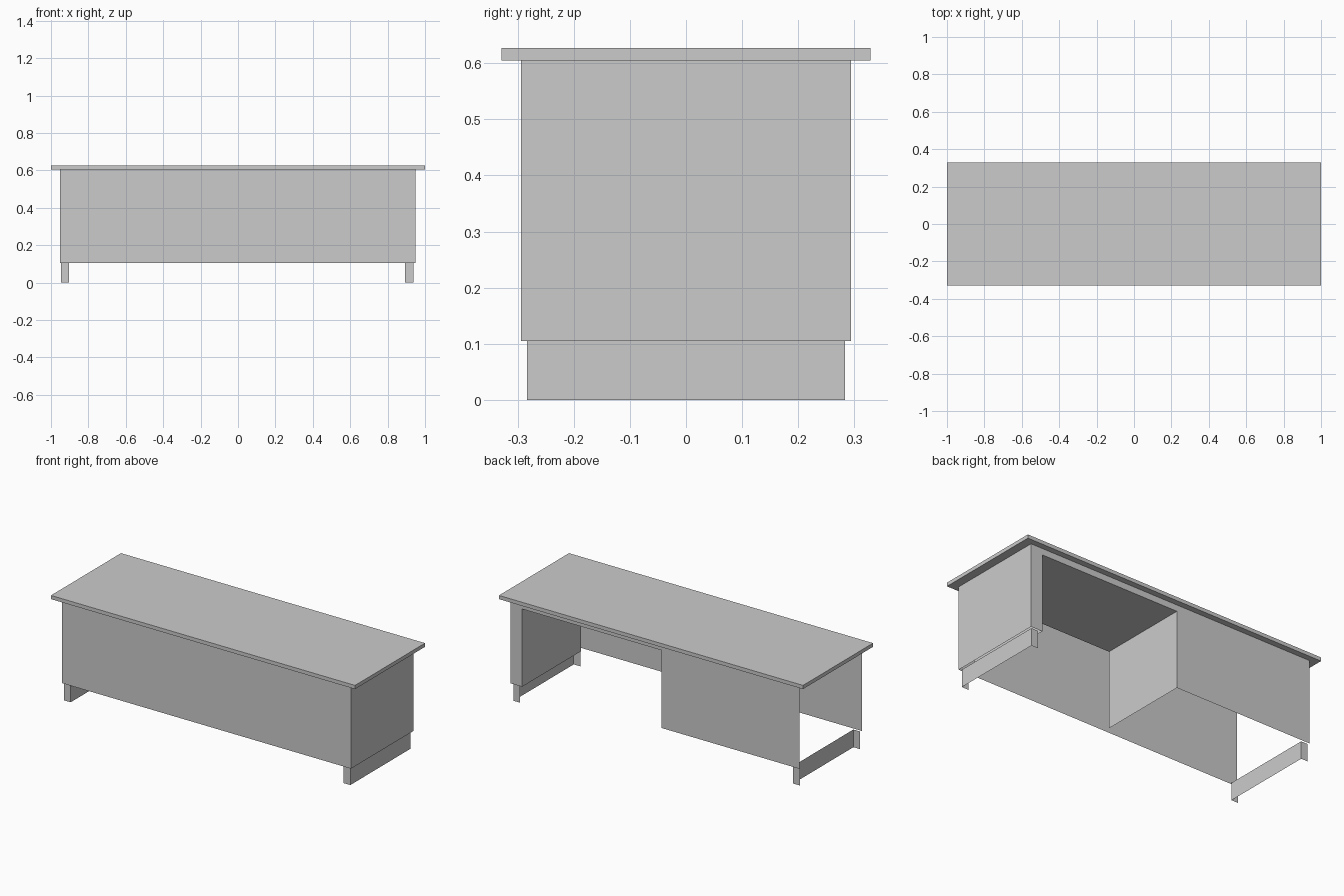
import bpy
import bmesh

if "Cube" in bpy.data.objects:
    bpy.data.objects.remove(bpy.data.objects["Cube"])

BODY_L, BODY_R, BODY_Y = -0.951, 0.949, 0.294
KNEE_L, KNEE_R, KNEE_FRONT, KNEE_TOP = -0.046, 0.872, -0.258, 0.567
LEG_TOP, BODY_TOP, TOP = 0.105, 0.605, 0.627


def finish(name, bm):
    mesh = bpy.data.meshes.new(name)
    bm.to_mesh(mesh)
    bm.free()
    obj = bpy.data.objects.new(name, mesh)
    bpy.context.collection.objects.link(obj)
    return obj


def wall(name, plan, z0, z1):
    """Thin upright sheet following an open path seen from above."""
    bm = bmesh.new()
    low = [bm.verts.new((x, y, z0)) for x, y in plan]
    high = [bm.verts.new((x, y, z1)) for x, y in plan]
    for i in range(len(plan) - 1):
        bm.faces.new((low[i], low[i + 1], high[i + 1], high[i]))
    return finish(name, bm)


def sheet(name, points):
    """Single flat face."""
    bm = bmesh.new()
    bm.faces.new([bm.verts.new(p) for p in points])
    return finish(name, bm)


# Desktop slab
bpy.ops.mesh.primitive_cube_add(size=1, location=(0, 0, (BODY_TOP + TOP) / 2))
desktop = bpy.context.object
desktop.name = "desktop"
desktop.dimensions = (2, 0.658, TOP - BODY_TOP)
bpy.ops.object.transform_apply(location=True, rotation=False, scale=True)

# Front panel and right end panel, left end is open
wall("front_and_end_panel",
     [(BODY_L, -BODY_Y), (BODY_R, -BODY_Y), (BODY_R, BODY_Y)], LEG_TOP, BODY_TOP)

# Back panel with the knee opening
outline = [(BODY_R, LEG_TOP), (BODY_R, BODY_TOP), (BODY_L, BODY_TOP), (BODY_L, LEG_TOP),
           (KNEE_L, LEG_TOP), (KNEE_L, KNEE_TOP), (KNEE_R, KNEE_TOP), (KNEE_R, LEG_TOP)]
sheet("back_panel", [(x, BODY_Y, z) for x, z in outline])

# Knee space sides and ceiling
for name, x in (("knee_side_left", KNEE_L), ("knee_side_right", KNEE_R)):
    wall(name, [(x, KNEE_FRONT), (x, BODY_Y)], LEG_TOP, KNEE_TOP)
sheet("knee_ceiling", [(KNEE_L, KNEE_FRONT, KNEE_TOP), (KNEE_L, BODY_Y, KNEE_TOP),
                       (KNEE_R, BODY_Y, KNEE_TOP), (KNEE_R, KNEE_FRONT, KNEE_TOP)])

# Channel-shaped feet, both open towards the left
for name, x in (("left_foot", -0.947), ("right_foot", 0.893)):
    wall(name, [(x, -0.283), (x + 0.044, -0.283), (x + 0.044, 0.283), (x, 0.283)], 0, LEG_TOP)
